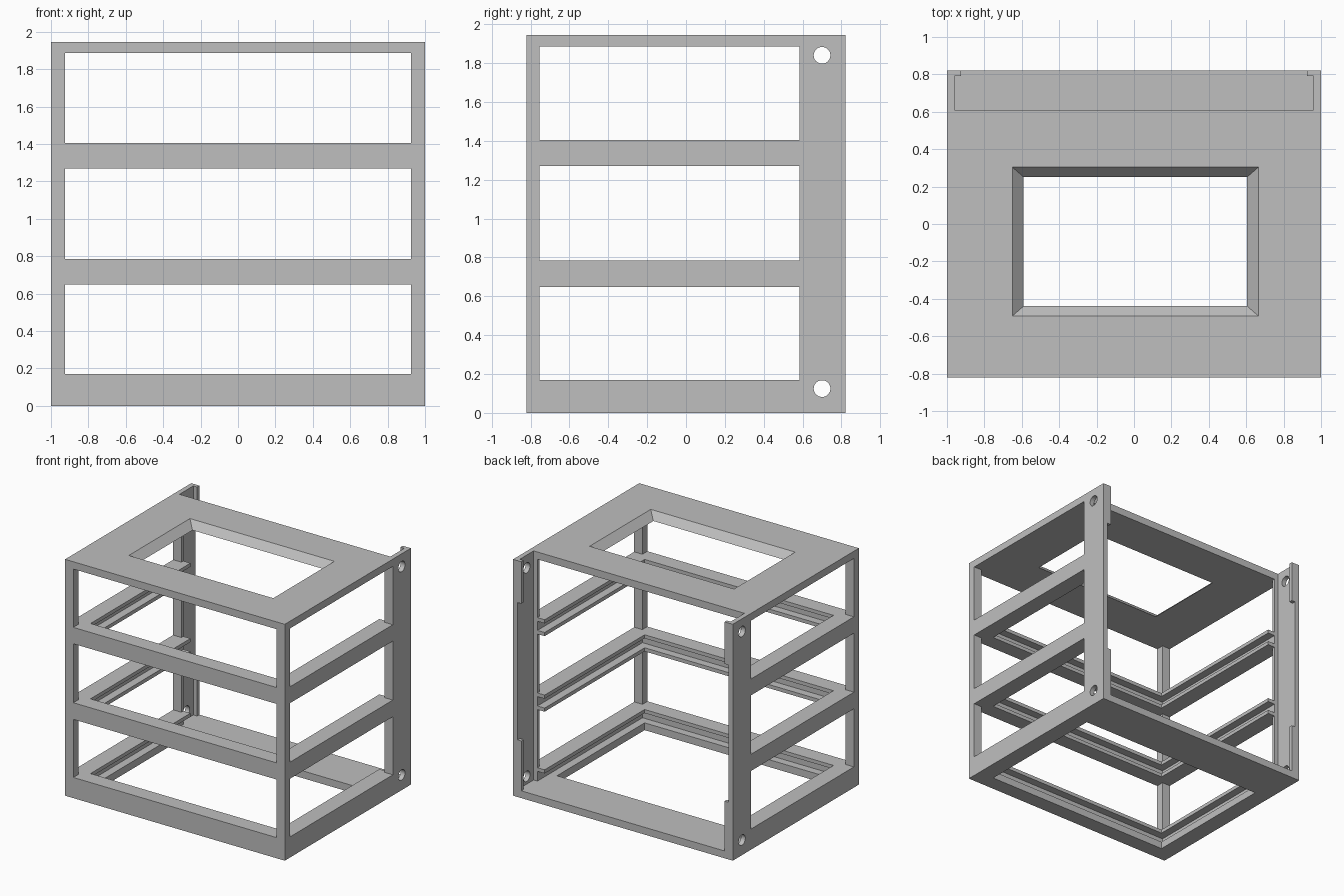
import bpy
import bmesh
import math
from mathutils import Matrix

default = bpy.data.objects.get("Cube")
if default:
    bpy.data.objects.remove(default, do_unlink=True)

grey = bpy.data.materials.new("plain_grey")
grey.use_nodes = True
colour = (0.52, 0.52, 0.52, 1)
grey.diffuse_color = colour
grey.node_tree.nodes["Principled BSDF"].inputs["Base Color"].default_value = colour


def add_object(name, bm):
    mesh = bpy.data.meshes.new(name)
    bm.to_mesh(mesh)
    bm.free()
    obj = bpy.data.objects.new(name, mesh)
    bpy.context.collection.objects.link(obj)
    mesh.materials.append(grey)
    return obj


def box(name, x, y, z):
    """Box from three (low, high) ranges."""
    bm = bmesh.new()
    bmesh.ops.create_cube(bm, size=1)
    for v in bm.verts:
        v.co = [r[0] if c < 0 else r[1] for c, r in zip(v.co, (x, y, z))]
    return add_object(name, bm)


def cut(target, cutter):
    cutter.hide_render = True
    mod = target.modifiers.new("cut", "BOOLEAN")
    mod.operation = "DIFFERENCE"
    mod.solver = "EXACT"
    mod.object = cutter
    bpy.context.view_layer.objects.active = target
    bpy.ops.object.modifier_apply(modifier=mod.name)
    bpy.data.objects.remove(cutter, do_unlink=True)


# Main dimensions
HALF_Y, TOP = 0.82, 1.945
INNER_X, INNER_FRONT = 0.925, -0.755     # inside of the walls
LIP_X, LIP_FRONT = 0.86, -0.69           # inner edge of the shelf rails
REAR_X, REAR_Y = 0.96, 0.61              # thinner wall behind the rails
FLOOR, CEILING = 0.06, 1.885
bays = [(0.17, 0.648), (0.785, 1.27), (1.405, CEILING)]
slots = [(FLOOR, 0.14), (0.678, 0.755), (1.30, 1.375)]

frame = box("rack_frame", (-1, 1), (-HALF_Y, HALF_Y), (0, TOP))

# Hollow centre and floor opening, leaving a strip of floor at the back
cut(frame, box("core", (-LIP_X, LIP_X), (LIP_FRONT, 0.7), (FLOOR, CEILING)))
cut(frame, box("floor_opening", (-LIP_X, LIP_X), (LIP_FRONT, 0.45), (-1, 0.1)))

# Wide layers: bays between rails, and the panel slots inside each rail
for layer in bays + slots:
    cut(frame, box("layer", (-INNER_X, INNER_X), (INNER_FRONT, 0.7), layer))

# Front and side windows of each bay
for bay in bays:
    cut(frame, box("front_window", (-INNER_X, INNER_X), (-2, -0.6), bay))
    cut(frame, box("side_window", (-2, 2), (INNER_FRONT, 0.585), bay))

# Open back, with a retaining tab at the top and bottom of each rear post
cut(frame, box("rear_gap", (-REAR_X, REAR_X), (REAR_Y, 0.79), (FLOOR, 3)))
cut(frame, box("rear_mouth", (-INNER_X, INNER_X), (0.7, 2), (FLOOR, 3)))
cut(frame, box("tab_gap", (-REAR_X, REAR_X), (0.7, 2), (0.47, 1.60)))

# Bevelled opening in the top plate
bm = bmesh.new()
bmesh.ops.create_cube(bm, size=2)
for v in bm.verts:
    upper = v.co.z > 0
    hx, hy = (0.7175, 0.45) if upper else (0.5375, 0.2925)
    v.co = (0.0075 + hx * v.co.x, -0.094 + hy * v.co.y, 2.005 if upper else 1.825)
cut(frame, add_object("top_opening", bm))

# Round mounting holes through both rear posts
for z in (0.125, 1.84):
    bm = bmesh.new()
    bmesh.ops.create_cone(bm, cap_ends=True, segments=32, radius1=0.043,
                          radius2=0.043, depth=3,
                          matrix=Matrix.Translation((0, 0.70, z))
                          @ Matrix.Rotation(math.pi / 2, 4, "Y"))
    cut(frame, add_object("mount_hole", bm))

# Smooth the holes only
for obj in bpy.context.selected_objects:
    obj.select_set(False)
frame.select_set(True)
bpy.context.view_layer.objects.active = frame
bpy.ops.object.shade_smooth_by_angle(angle=math.radians(30))
